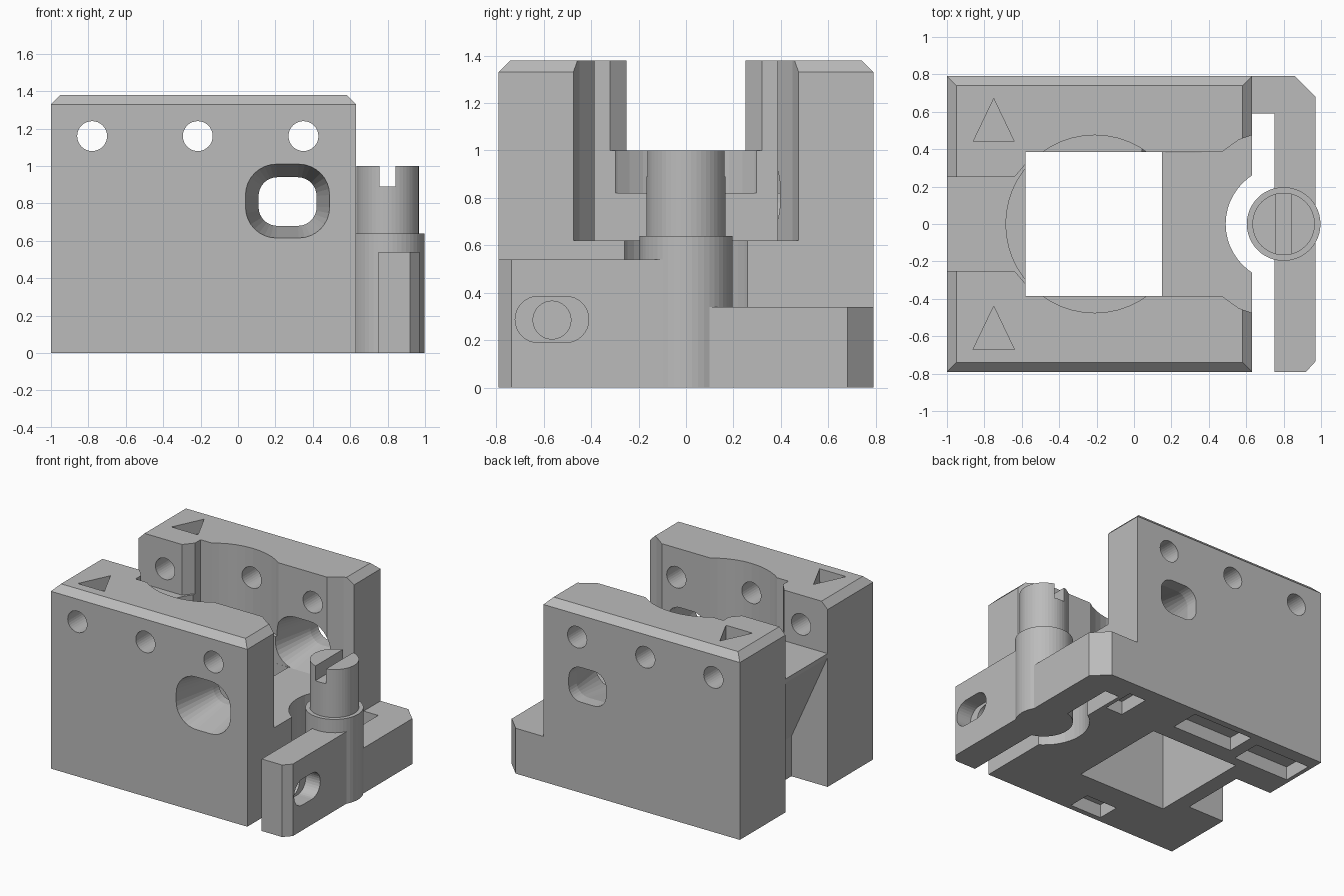
import bpy, bmesh, math
from mathutils import Vector

cube = bpy.data.objects.get("Cube")
if cube:
    bpy.data.objects.remove(cube, do_unlink=True)

grey = bpy.data.materials.new("plain_grey")
grey.use_nodes = True
grey.diffuse_color = (0.5, 0.5, 0.5, 1)
grey.node_tree.nodes["Principled BSDF"].inputs["Base Color"].default_value = (0.5, 0.5, 0.5, 1)


def add_object(name, bm):
    bmesh.ops.recalc_face_normals(bm, faces=bm.faces)
    mesh = bpy.data.meshes.new(name)
    bm.to_mesh(mesh)
    bm.free()
    mesh.materials.append(grey)
    ob = bpy.data.objects.new(name, mesh)
    bpy.context.collection.objects.link(ob)
    return ob


def loft(name, start, end, axis, lo, hi):
    """Solid between two outlines lying across the given axis."""
    place = {"x": lambda p, t: (t, p[0], p[1]),
             "y": lambda p, t: (p[0], t, p[1]),
             "z": lambda p, t: (p[0], p[1], t)}[axis]
    bm = bmesh.new()
    a = [bm.verts.new(place(p, lo)) for p in start]
    b = [bm.verts.new(place(p, hi)) for p in end]
    bm.faces.new(a)
    bm.faces.new(b)
    n = len(a)
    for i in range(n):
        j = (i + 1) % n
        bm.faces.new((a[i], a[j], b[j], b[i]))
    return add_object(name, bm)


def prism(name, outline, axis, lo, hi):
    return loft(name, outline, outline, axis, lo, hi)


def rect(u0, u1, v0, v1):
    return [(u0, v0), (u1, v0), (u1, v1), (u0, v1)]


def round_rect(u0, u1, v0, v1, r, steps=8):
    corners = [(u1 - r, v1 - r), (u0 + r, v1 - r), (u0 + r, v0 + r), (u1 - r, v0 + r)]
    return [(u + r * math.cos(math.pi / 2 * (k + s / steps)),
             v + r * math.sin(math.pi / 2 * (k + s / steps)))
            for k, (u, v) in enumerate(corners) for s in range(steps + 1)]


def circle(u, v, r, n=48):
    return [(u + r * math.cos(math.tau * i / n), v + r * math.sin(math.tau * i / n))
            for i in range(n)]


def mirrored(half):
    return half + [(x, -y) for x, y in reversed(half)]


def cut(target, *cutters):
    bpy.context.view_layer.objects.active = target
    for cutter in cutters:
        mod = target.modifiers.new("cut", "BOOLEAN")
        mod.operation = "DIFFERENCE"
        mod.solver = "EXACT"
        mod.object = cutter
        bpy.ops.object.modifier_apply(modifier=mod.name)
        bpy.data.objects.remove(cutter, do_unlink=True)


# Main block with bevelled top rim
body = prism("main_block", rect(-1, 0.63, -0.79, 0.79), "z", 0, 1.38)
bm = bmesh.new()
bm.from_mesh(body.data)
rim = [e for e in bm.edges if all(v.co.z > 1.3 for v in e.verts)]
bmesh.ops.bevel(bm, geom=rim, offset=0.05, segments=1, affect="EDGES")
bm.to_mesh(body.data)
bm.free()

# Open channel, bore, square well and post clearance
cut(body,
    prism("channel", mirrored([(0.7, 0.475), (0.63, 0.475), (0.56, 0.45),
                               (0.47, 0.385), (-0.58, 0.385)]), "z", 0.62, 1.5),
    prism("left_channel", mirrored([(-0.5, 0.32), (-0.58, 0.32), (-0.64, 0.25),
                                    (-1.1, 0.25)]), "z", 1.0, 1.5),
    prism("bore", circle(-0.21, 0, 0.475), "z", 0.82, 1.5),
    prism("well", rect(-0.58, 0.15, -0.384, 0.384), "z", -0.1, 1.5),
    prism("post_clearance", circle(0.8, 0, 0.31), "z", -0.1, 0.7))

# Sloped relief under the left channel
cut(body, prism("relief", [(-1.1, -0.1), (-0.7, -0.1), (-0.7, 0.3), (-1, 0.97), (-1.1, 0.97)],
                "y", -0.25, 0.25))

# Cross holes through both walls
for x in (-0.78, -0.215, 0.35):
    cut(body, prism("cross_hole", circle(x, 1.16, 0.08, 32), "y", -1, 1))

# Flared windows, wide towards the front of each wall
wide = round_rect(0.04, 0.49, 0.615, 1.01, 0.165)
narrow = round_rect(0.11, 0.42, 0.68, 0.94, 0.1)
cut(body,
    prism("window", narrow, "y", -1, 1),
    loft("front_flare", wide, narrow, "y", -0.791, -0.45),
    loft("back_flare", wide, narrow, "y", 0.38, 0.7))

# Triangle marks sunk into the top
for y in (-0.67, 0.44):
    cut(body, prism("arrow_mark", [(-0.86, y), (-0.64, y), (-0.75, y + 0.23)], "z", 1.28, 1.5))

# Shallow pockets in the underside
for pocket in (rect(-0.42, 0.08, 0.52, 0.74), rect(-0.97, -0.51, 0.46, 0.69),
               rect(0.46, 0.6, 0.42, 0.67), rect(-0.33, -0.07, -0.75, -0.58)):
    cut(body, prism("pocket", pocket, "z", -0.1, 0.1))

# Side arm: tall front part, low rear part with bridge to the block
front_arm = prism("front_arm", [(0.75, -0.79), (0.92, -0.79), (0.97, -0.735), (0.97, 0),
                                (0.75, 0)], "z", 0, 0.54)
cut(front_arm,
    prism("screw_hole", circle(-0.565, 0.285, 0.08, 32), "x", 0.7, 1.1),
    prism("screw_slot", round_rect(-0.72, -0.41, 0.19, 0.385, 0.097), "x", 0.85, 1.1))
prism("rear_arm", [(0.75, 0), (0.97, 0), (0.97, 0.68), (0.86, 0.79), (0.63, 0.79),
                   (0.63, 0.59), (0.75, 0.59)], "z", 0, 0.34)

# Stepped post with a slotted head
prism("post_base", circle(0.8, 0, 0.197), "z", 0, 0.64)
post = prism("post_head", circle(0.8, 0, 0.167), "z", 0.64, 1.0)
cut(post, prism("head_slot", rect(0.757, 0.843, -0.3, 0.3), "z", 0.89, 1.1))
